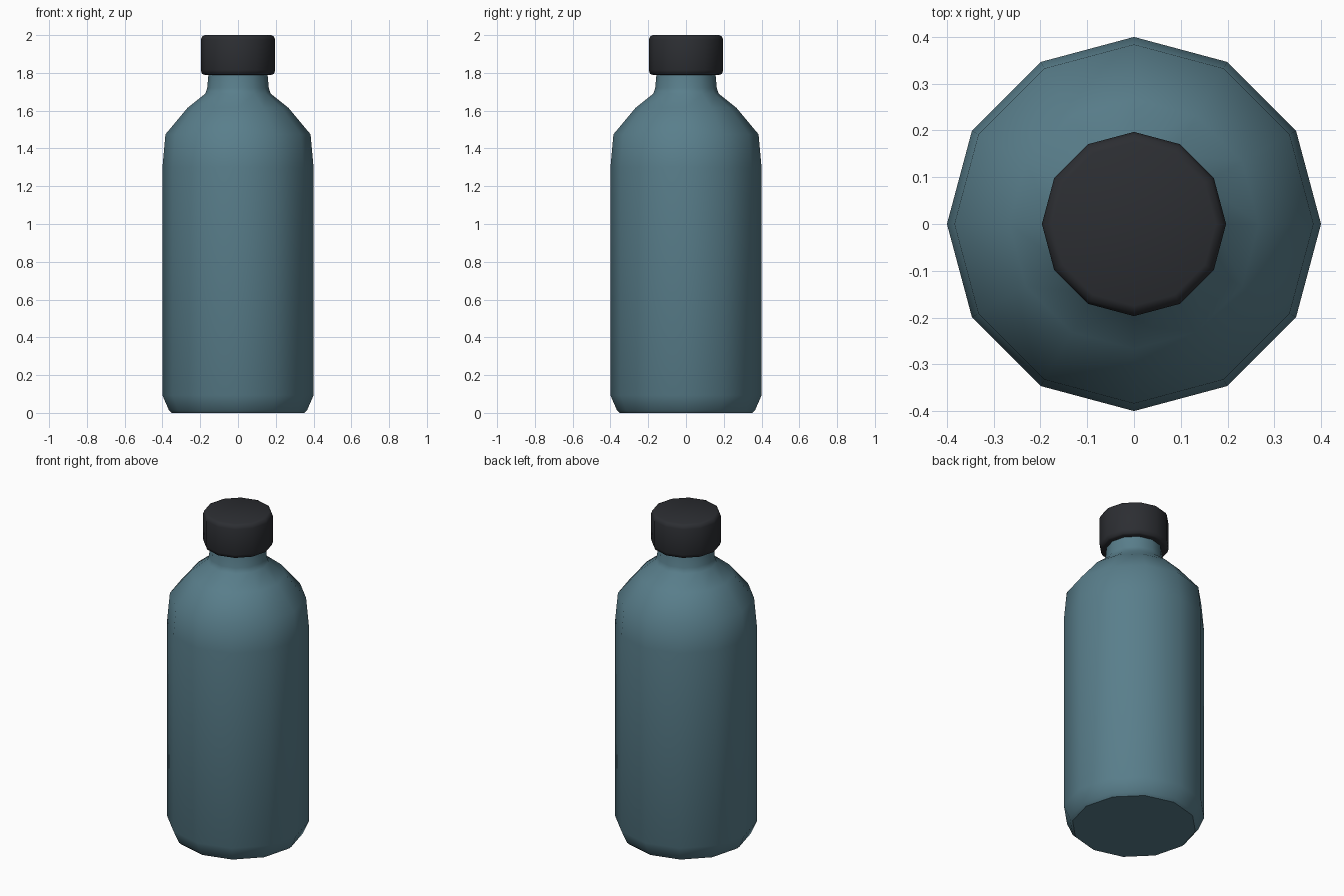
import bpy, bmesh, math

if "Cube" in bpy.data.objects:
    bpy.data.objects.remove(bpy.data.objects["Cube"])

SIDES = 12


def material(name, color):
    m = bpy.data.materials.new(name)
    m.diffuse_color = (*color, 1)
    m.use_nodes = True
    m.node_tree.nodes["Principled BSDF"].inputs["Base Color"].default_value = m.diffuse_color
    return m


def lathe(name, profile, mat, smooth_angle):
    """Revolve an (r, z) profile around z and cap both ends."""
    bm = bmesh.new()
    rings = []
    for r, z in profile:
        rings.append([bm.verts.new((r * math.cos(2 * math.pi * i / SIDES),
                                    r * math.sin(2 * math.pi * i / SIDES), z))
                      for i in range(SIDES)])
    for low, high in zip(rings, rings[1:]):
        for i in range(SIDES):
            j = (i + 1) % SIDES
            bm.faces.new((low[i], low[j], high[j], high[i]))
    bm.faces.new(rings[0][::-1])
    bm.faces.new(rings[-1])
    mesh = bpy.data.meshes.new(name)
    bm.to_mesh(mesh)
    bm.free()
    mesh.materials.append(mat)
    obj = bpy.data.objects.new(name, mesh)
    bpy.context.collection.objects.link(obj)
    bpy.ops.object.select_all(action='DESELECT')
    obj.select_set(True)
    bpy.context.view_layer.objects.active = obj
    bpy.ops.object.shade_smooth_by_angle(angle=math.radians(smooth_angle))
    return obj


teal = material("teal", (0.10, 0.21, 0.26))
black = material("black", (0.025, 0.027, 0.032))

# Bottle: base, straight wall, shoulder and neck (ends inside the cap)
lathe("bottle_body", [(0.35, 0), (0.366, 0.015), (0.40, 0.093), (0.40, 1.30),
                      (0.384, 1.475), (0.267, 1.615), (0.173, 1.69),
                      (0.163, 1.72), (0.155, 1.81)], teal, 35)

# Screw cap with softened rims
lathe("cap", [(0.178, 1.79), (0.19, 1.795), (0.197, 1.815), (0.197, 1.975),
              (0.19, 1.993), (0.175, 2.0)], black, 50)
